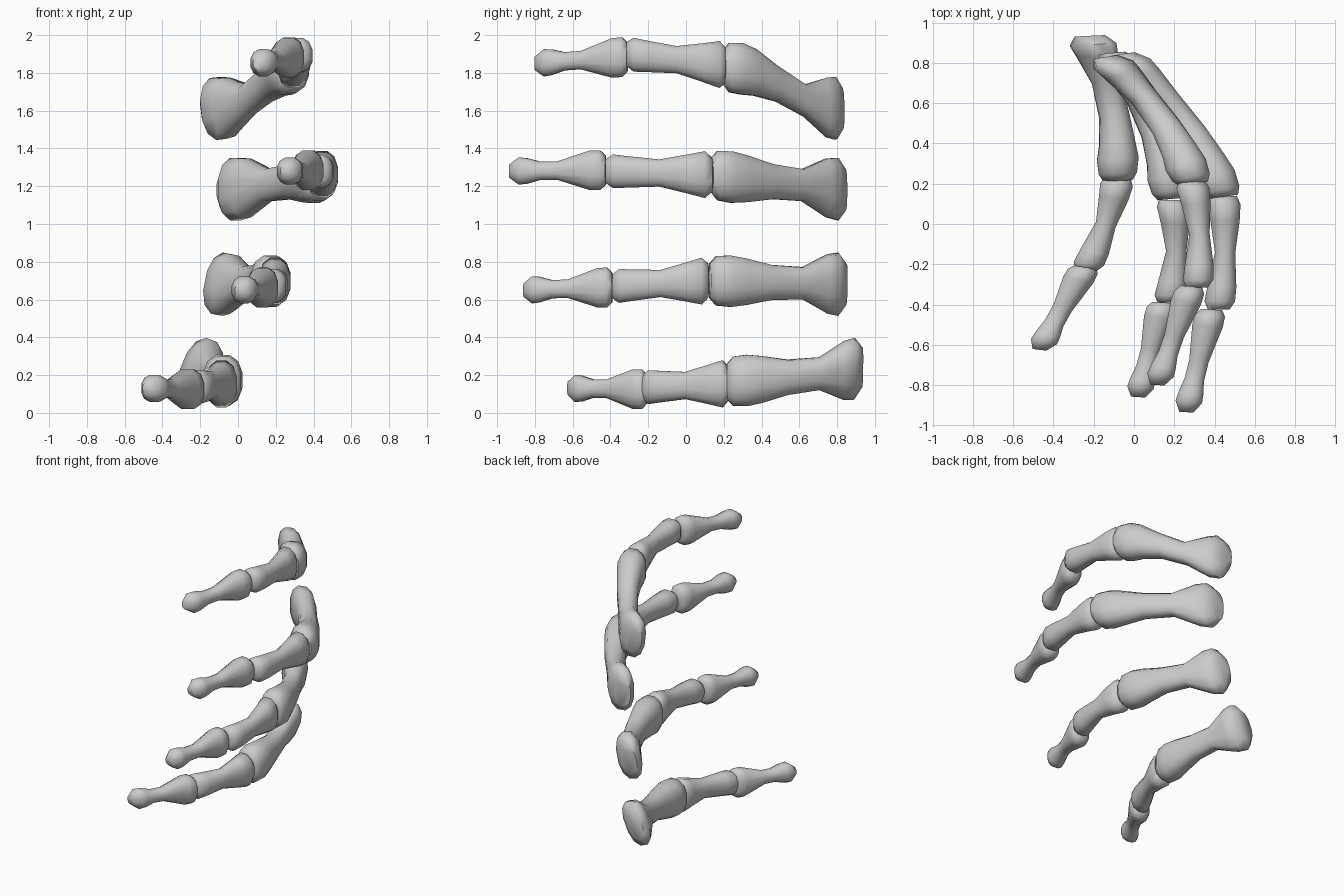
import bpy, bmesh, math
from mathutils import Vector

if "Cube" in bpy.data.objects:
    bpy.data.objects.remove(bpy.data.objects["Cube"])

SIDES = 12
# Bone profiles from front end to back end: (t, half width, half height)
PROXIMAL = [(0, .075, .095), (.05, .098, .135), (.15, .107, .14), (.26, .092, .127), (.45, .076, .095),
            (.68, .07, .087), (.86, .09, .16), (.94, .098, .17), (1, .06, .11)]
MIDDLE = [(0, .055, .065), (.07, .078, .092), (.2, .074, .086), (.5, .052, .074),
          (.78, .075, .108), (.93, .084, .128), (1, .068, .09)]
DISTAL = [(0, .036, .036), (.1, .068, .074), (.18, .064, .07), (.32, .05, .05), (.5, .05, .05),
          (.84, .078, .108), (.94, .077, .108), (1, .055, .08)]


def bone(name, profile, a, b, bow=0, sag=0, wave=0, roll=0):
    """Loft rounded sections along a gently bent axis."""
    a, b = Vector(a), Vector(b)
    axis = b - a
    bm = bmesh.new()
    rings = []
    for t, w, h in profile:
        c = a + axis * t
        arch = math.sin(math.pi * t)
        yaw = -(.25 + .5 * arch) * math.atan2(axis.x, axis.y)
        c.x += bow * arch
        c.z += sag * arch + wave * math.sin(2 * math.pi * t)
        ring = []
        for i in range(SIDES):
            ang = 2 * math.pi * (i + .5) / SIDES
            ca, sa = math.cos(ang), math.sin(ang)
            u = w * math.copysign(abs(ca) ** .85, ca)
            v = h * math.copysign(abs(sa) ** .85, sa)
            r = roll * t * t
            u, v = u * math.cos(r) + v * math.sin(r), v * math.cos(r) - u * math.sin(r)
            ring.append(bm.verts.new(c + Vector((u * math.cos(yaw), u * math.sin(yaw), v))))
        rings.append(ring)
    for p, q in zip(rings, rings[1:]):
        for i in range(SIDES):
            j = (i + 1) % SIDES
            bm.faces.new((p[i], p[j], q[j], q[i]))
    bm.faces.new(rings[0])
    bm.faces.new(rings[-1])
    bmesh.ops.recalc_face_normals(bm, faces=bm.faces)
    mesh = bpy.data.meshes.new(name)
    bm.to_mesh(mesh)
    bm.free()
    ob = bpy.data.objects.new(name, mesh)
    bpy.context.collection.objects.link(ob)
    bpy.ops.object.select_all(action='DESELECT')
    ob.select_set(True)
    bpy.context.view_layer.objects.active = ob
    bpy.ops.object.shade_smooth_by_angle(angle=math.radians(60))


# Top finger
bone("top_finger_proximal", PROXIMAL, (.295, .2, 1.83), (-.14, .83, 1.61), bow=.06, wave=.03, roll=-.12)
bone("top_finger_middle", MIDDLE, (.315, -.315, 1.90), (.285, .215, 1.84), bow=.025)
bone("top_finger_distal", DISTAL, (.115, -.80, 1.85), (.285, -.31, 1.885))

# Upper middle finger
bone("upper_finger_proximal", PROXIMAL, (.445, .135, 1.26), (-.055, .845, 1.18), bow=.065)
bone("upper_finger_middle", MIDDLE, (.42, -.425, 1.28), (.445, .14, 1.26), bow=.02)
bone("upper_finger_distal", DISTAL, (.26, -.935, 1.28), (.385, -.425, 1.285))

# Lower middle finger
bone("lower_finger_proximal", PROXIMAL, (.19, .125, .70), (-.11, .85, .68), bow=.055, roll=.22)
bone("lower_finger_middle", MIDDLE, (.17, -.39, .67), (.19, .12, .70), bow=.03)
bone("lower_finger_distal", DISTAL, (.02, -.86, .65), (.145, -.39, .665))

# Bottom finger
bone("bottom_finger_proximal", PROXIMAL, (-.08, .215, .165), (-.22, .935, .24), bow=.045, sag=-.01, roll=.45)
bone("bottom_finger_middle", MIDDLE, (-.24, -.23, .135), (-.08, .225, .155), bow=.02)
bone("bottom_finger_distal", DISTAL, (-.47, -.625, .13), (-.24, -.21, .125))
